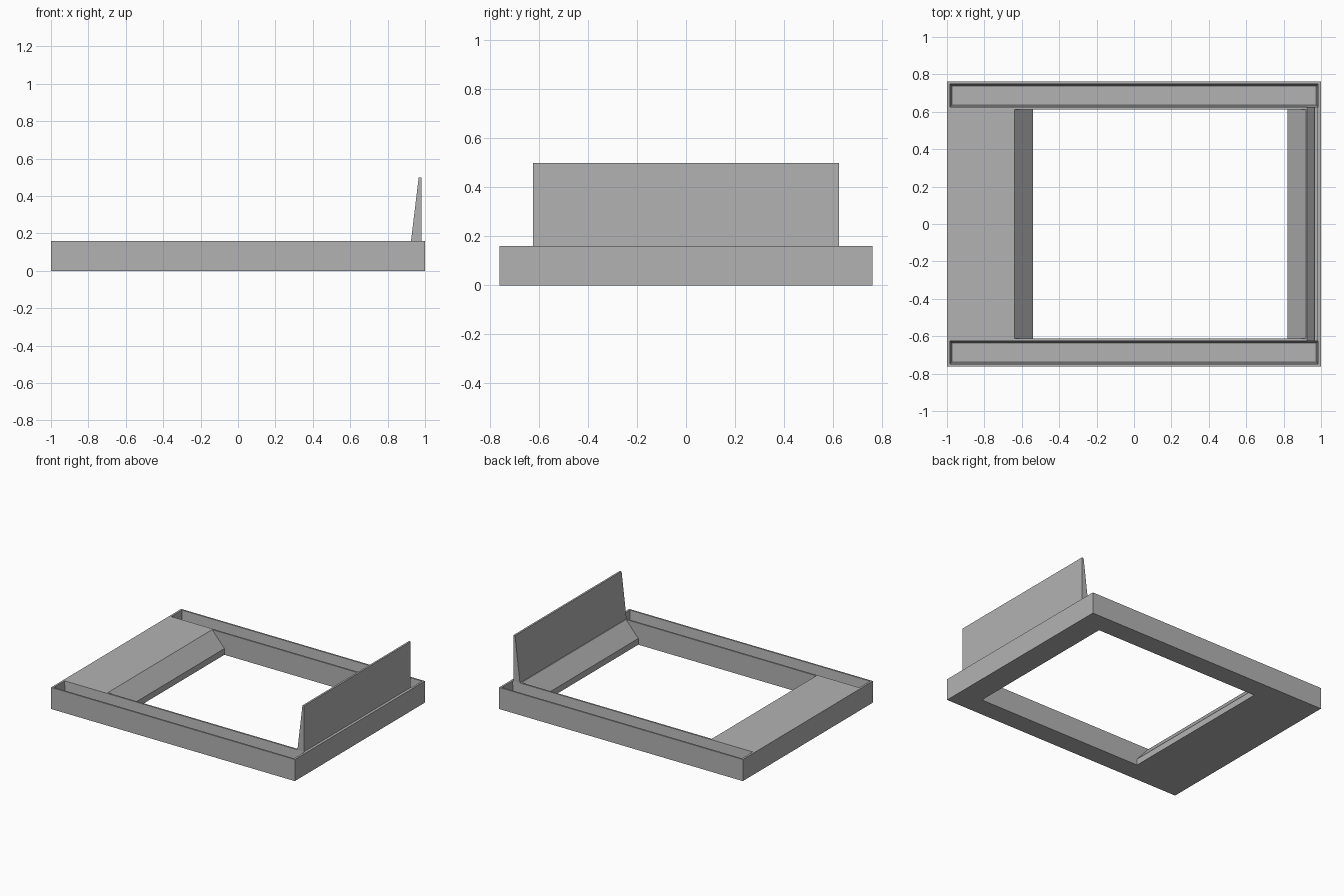
import bpy
import bmesh

# Remove the default cube
cube = bpy.data.objects.get("Cube")
if cube:
    bpy.data.objects.remove(cube, do_unlink=True)

HEIGHT = 0.16
HALF_DEPTH = 0.762
OPENING = 0.612      # half depth of the central opening

grey = bpy.data.materials.new("plain grey")
grey.use_nodes = True
colour = (0.45, 0.45, 0.45, 1)
grey.diffuse_color = colour
grey.node_tree.nodes["Principled BSDF"].inputs["Base Color"].default_value = colour


def loft(name, lower, upper):
    """Solid joining two matching closed outlines."""
    bm = bmesh.new()
    a = [bm.verts.new(p) for p in lower]
    b = [bm.verts.new(p) for p in upper]
    bm.faces.new(a)
    bm.faces.new(b)
    for i in range(len(a)):
        j = (i + 1) % len(a)
        bm.faces.new((a[i], a[j], b[j], b[i]))
    bmesh.ops.recalc_face_normals(bm, faces=bm.faces)
    mesh = bpy.data.meshes.new(name)
    bm.to_mesh(mesh)
    bm.free()
    mesh.materials.append(grey)
    obj = bpy.data.objects.new(name, mesh)
    bpy.context.collection.objects.link(obj)
    return obj


def prism(name, profile, half):
    """Extrude an x-z profile along y."""
    return loft(name, [(x, -half, z) for x, z in profile],
                [(x, half, z) for x, z in profile])


def rectangle(half_x, y0, y1, z):
    return [(-half_x, y0, z), (half_x, y0, z), (half_x, y1, z), (-half_x, y1, z)]


def cut(target, cutter):
    mod = target.modifiers.new(cutter.name, "BOOLEAN")
    mod.operation = "DIFFERENCE"
    mod.solver = "EXACT"
    mod.object = cutter
    bpy.context.view_layer.objects.active = target
    bpy.ops.object.modifier_apply(modifier=mod.name)
    bpy.data.objects.remove(cutter, do_unlink=True)


# Base frame block
frame = loft("base_frame", rectangle(1, -HALF_DEPTH, HALF_DEPTH, 0),
             rectangle(1, -HALF_DEPTH, HALF_DEPTH, HEIGHT))

# Central opening with bevelled ends and a short upright lip below
opening = [(-0.54, -0.1), (0.82, -0.1), (0.82, 0.046),
           (1.02, 0.274), (-0.74, 0.274), (-0.54, 0.046)]
cut(frame, prism("opening_cutter", opening, OPENING))

# Drafted troughs along both side rails
FLOOR, DRAFT, RIM = 0.03, 0.0125, 0.0125
inner, outer = OPENING + RIM, HALF_DEPTH - RIM
for side in (-1, 1):
    y0, y1 = sorted((side * inner, side * outer))
    # the walls keep their slope a little way past the rim
    top = HEIGHT + (HEIGHT - FLOOR) * 0.1
    extra = DRAFT * 0.1
    cut(frame, loft("trough_cutter",
                    rectangle(0.985 - DRAFT, y0 + DRAFT, y1 - DRAFT, FLOOR),
                    rectangle(0.985 + extra, y0 - extra, y1 + extra, top)))

# Upright tapered end panel
prism("end_panel", [(0.925, HEIGHT), (0.98, HEIGHT), (0.98, 0.5), (0.966, 0.5)], inner)
